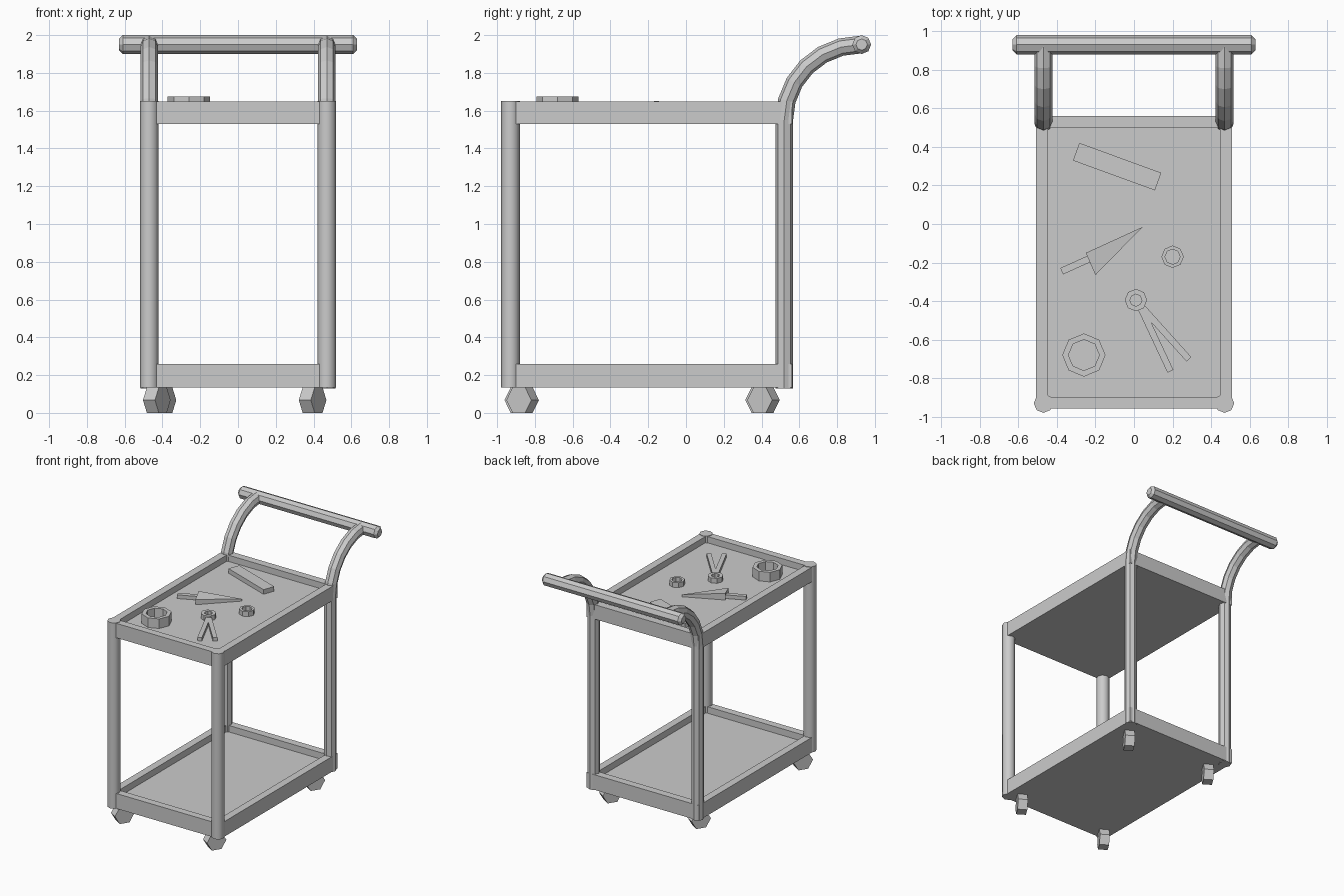
import bpy, bmesh, math
from mathutils import Vector

if "Cube" in bpy.data.objects:
    bpy.data.objects.remove(bpy.data.objects["Cube"])


def finish(name, bm, smooth=False):
    bmesh.ops.recalc_face_normals(bm, faces=bm.faces)
    me = bpy.data.meshes.new(name)
    bm.to_mesh(me)
    bm.free()
    ob = bpy.data.objects.new(name, me)
    bpy.context.collection.objects.link(ob)
    if smooth:
        bpy.context.view_layer.objects.active = ob
        bpy.ops.object.select_all(action='DESELECT')
        ob.select_set(True)
        bpy.ops.object.shade_smooth_by_angle(angle=math.radians(50))
    return ob


def loft(name, rings, caps=True, smooth=False):
    """Skin a list of equal-length point rings; without caps the loop closes on itself."""
    bm = bmesh.new()
    vs = [[bm.verts.new(p) for p in r] for r in rings]
    n = len(vs[0])
    pairs = list(zip(vs, vs[1:])) + ([] if caps else [(vs[-1], vs[0])])
    for a, b in pairs:
        for i in range(n):
            j = (i + 1) % n
            bm.faces.new((a[i], a[j], b[j], b[i]))
    if caps:
        bm.faces.new(vs[0])
        bm.faces.new(vs[-1])
    return finish(name, bm, smooth)


def circle(c, r, u, v, n=8):
    c, u, v = Vector(c), Vector(u), Vector(v)
    return [c + r * (math.cos(2 * math.pi * i / n) * u + math.sin(2 * math.pi * i / n) * v)
            for i in range(n)]


X, Y, Z = Vector((1, 0, 0)), Vector((0, 1, 0)), Vector((0, 0, 1))


def rect(x0, x1, y0, y1, z):
    return [(x0, y0, z), (x1, y0, z), (x1, y1, z), (x0, y1, z)]


def tray(name, z0, z1, floor):
    outer, inner = (-.508, .508, -.957, .56), (-.447, .447, -.897, .498)
    loft(name, [rect(*outer, z0), rect(*outer, z1), rect(*inner, z1), rect(*inner, floor)])


def nut(name, x, y, r, hole, z0, z1):
    loft(name, [circle((x, y, z), q, X, Y) for q, z in
                ((r, z0), (r, z1), (hole, z1), (hole, z0))], caps=False)


def bar(name, a, b, width, z0, z1):
    a, b = Vector((*a, 0)), Vector((*b, 0))
    s = (b - a).normalized().cross(Z) * width / 2
    loft(name, [[p + Z * z for p in (a - s, a + s, b + s, b - s)] for z in (z0, z1)])


# Trays
FLOOR = 1.597
tray("upper_tray", 1.53, 1.648, FLOOR)
tray("lower_tray", .135, .258, .205)

# Posts: straight in front, bent over into the handle at the back
path = [((.52, .13), (0, 1)), ((.52, 1.55), (0, 1))]
for i in range(1, 7):
    a = math.radians(15 * i)
    path.append(((.925 - .405 * math.cos(a), 1.55 + .40 * math.sin(a)),
                 (math.sin(a), math.cos(a))))
for side, s in (("left", -1), ("right", 1)):
    x = .47 * s
    loft("front_post_" + side, [circle((x, -.93, z), .05, X, Y) for z in (.135, 1.652)], smooth=True)
    loft("rear_post_" + side, [circle((x, *p), .047, X, Vector((0, t[1], -t[0])))
                               for p, t in path])

# Push rail with tapered ends
loft("push_rail", [circle((x, .93, 1.95), r, Y, Z) for x, r in
                   ((-.63, .03), (-.61, .05), (.61, .05), (.63, .03))])

# Six-sided wheels, all swivelled the same way
for name, x, y in (("front_left", -.43, -.875), ("front_right", .395, -.865),
                   ("rear_left", -.40, .40), ("rear_right", .395, .41)):
    bpy.ops.mesh.primitive_cylinder_add(vertices=6, radius=.078, depth=.075,
                                        location=(x, y, .0676),
                                        rotation=(0, math.pi / 2, math.radians(-32)))
    bpy.context.object.name = "wheel_" + name

# Things lying on the upper tray
nut("tape_roll", -.26, -.68, .112, .08, FLOOR, 1.675)
nut("small_nut", .20, -.17, .058, .039, FLOOR, 1.637)
bar("flat_block", (-.30, .375), (.125, .22), .097, FLOOR, 1.635)

# Wrench-like tool: ring and two legs
nut("tool_ring", .01, -.395, .058, .031, FLOOR, 1.637)
bar("tool_leg_a", (.035, -.435), (.189, -.764), .034, FLOOR, 1.625)
bar("tool_leg_b", (.042, -.432), (.285, -.702), .034, FLOOR, 1.625)

# Trowel: wedge blade thinning to the tip, with a bar handle
bar("trowel_handle", (-.375, -.245), (-.22, -.175), .036, FLOOR + .005, 1.632)
base = [(-.25, -.15), (-.20, -.265), (.045, -.015)]
loft("trowel_blade", [[(x, y, FLOOR) for x, y in base],
                      [(x, y, z) for (x, y), z in zip(base, (1.652, 1.64, 1.615))]])
